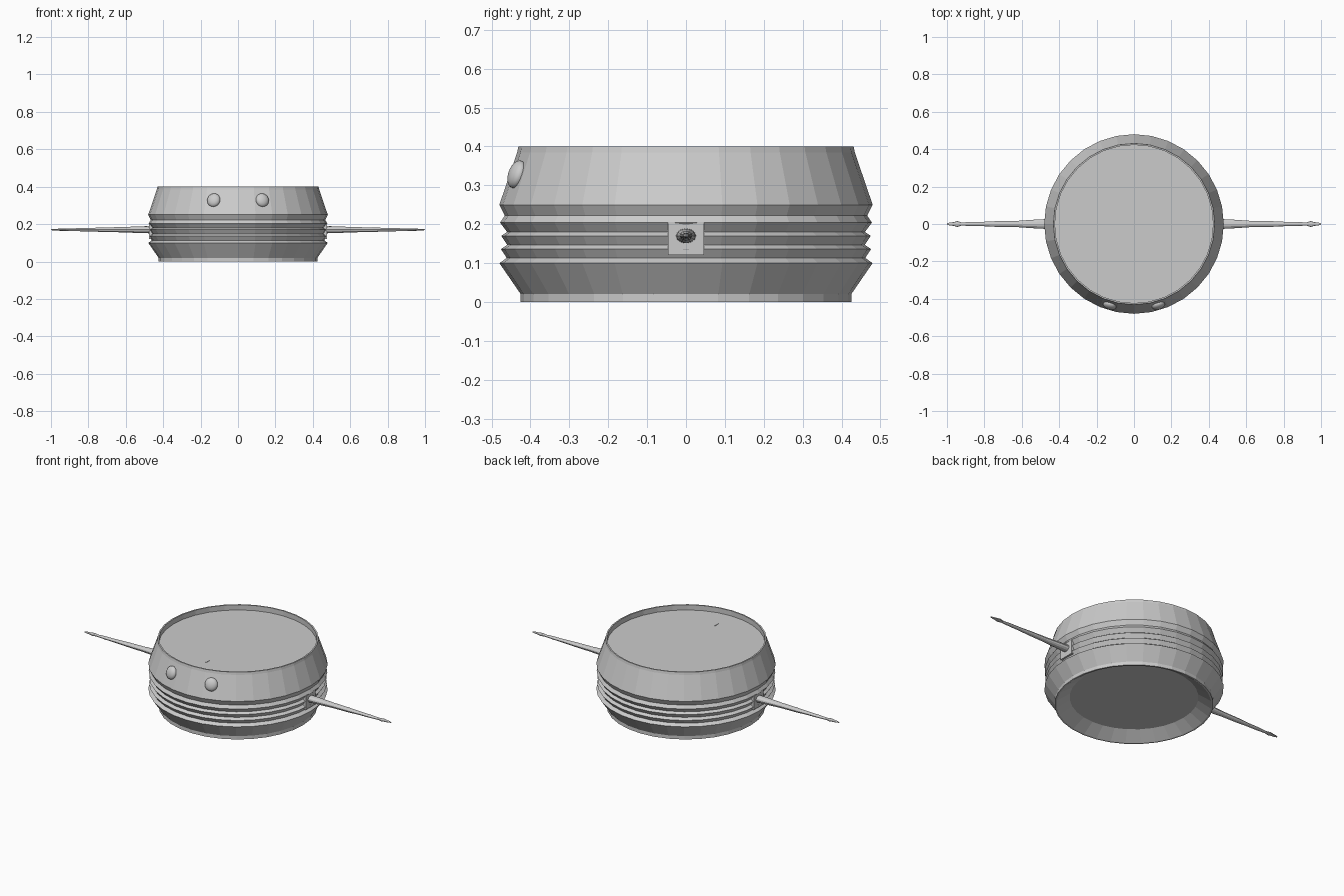
import bpy, bmesh, math
from mathutils import Matrix

if "Cube" in bpy.data.objects:
    bpy.data.objects.remove(bpy.data.objects["Cube"])


def finish(name, bm):
    bmesh.ops.recalc_face_normals(bm, faces=bm.faces)
    me = bpy.data.meshes.new(name)
    bm.to_mesh(me)
    bm.free()
    ob = bpy.data.objects.new(name, me)
    bpy.context.collection.objects.link(ob)
    return ob


def loft(name, rings):
    """Bridge consecutive rings of points and cap both ends."""
    bm = bmesh.new()
    loops = [[bm.verts.new(p) for p in ring] for ring in rings]
    n = len(loops[0])
    for a, b in zip(loops, loops[1:]):
        for i in range(n):
            j = (i + 1) % n
            bm.faces.new((a[i], a[j], b[j], b[i]))
    bm.faces.new(loops[0])
    bm.faces.new(loops[-1])
    return finish(name, bm)


def circle(n):
    return [(math.cos(2 * math.pi * i / n), math.sin(2 * math.pi * i / n)) for i in range(n)]


def box(name, loc, size):
    bm = bmesh.new()
    bmesh.ops.create_cube(bm, size=1, matrix=Matrix.Translation(loc) @ Matrix.Diagonal((*size, 1)))
    return finish(name, bm)


# Ribbed body: recessed underside, grooves, tapered top with a thin rim and sunken lid
profile = [(.345, .045), (.415, 0), (.425, 0), (.425, .02), (.48, .10), (.461, .113),
           (.476, .136), (.460, .147), (.475, .17), (.460, .18), (.478, .204),
           (.466, .222), (.48, .25), (.434, .385), (.431, .40), (.423, .40), (.423, .37)]
loft("ribbed_body", [[(r * c, r * s, z) for c, s in circle(32)] for r, z in profile])

# Thin mark on the lid
box("lid_mark", (0, -.285, .371), (.004, .03, .003))

# Spikes: station x, half width in y, half height in z
spike = [(.44, .027, .020), (.52, .024, .018), (.62, .017, .014), (.72, .016, .012),
         (.80, .012, .009), (.86, .012, .008), (.92, .008, .006), (.945, .016, .006),
         (.965, .010, .005), (.985, .008, .004), (1.0, .003, .002)]

for side, word in ((-1, "left"), (1, "right")):
    loft(word + "_spike", [[(side * x, w * c, .17 + h * s) for c, s in circle(12)]
                           for x, w, h in spike])
    # Mounting block over the grooves
    box(word + "_spike_mount", (side * .455, 0, .163), (.04, .092, .085))

    # Domed eye leaning with the tapered wall
    bm = bmesh.new()
    az = side * math.asin(.13 / .452)
    m = (Matrix.Translation((side * .13, -.435, .328)) @ Matrix.Rotation(az, 4, 'Z')
         @ Matrix.Rotation(-math.atan2(.046, .135), 4, 'X') @ Matrix.Diagonal((.036, .021, .037, 1)))
    bmesh.ops.create_uvsphere(bm, u_segments=20, v_segments=12, radius=1, matrix=m)
    eye = finish(word + "_eye", bm)
    for p in eye.data.polygons:
        p.use_smooth = True
